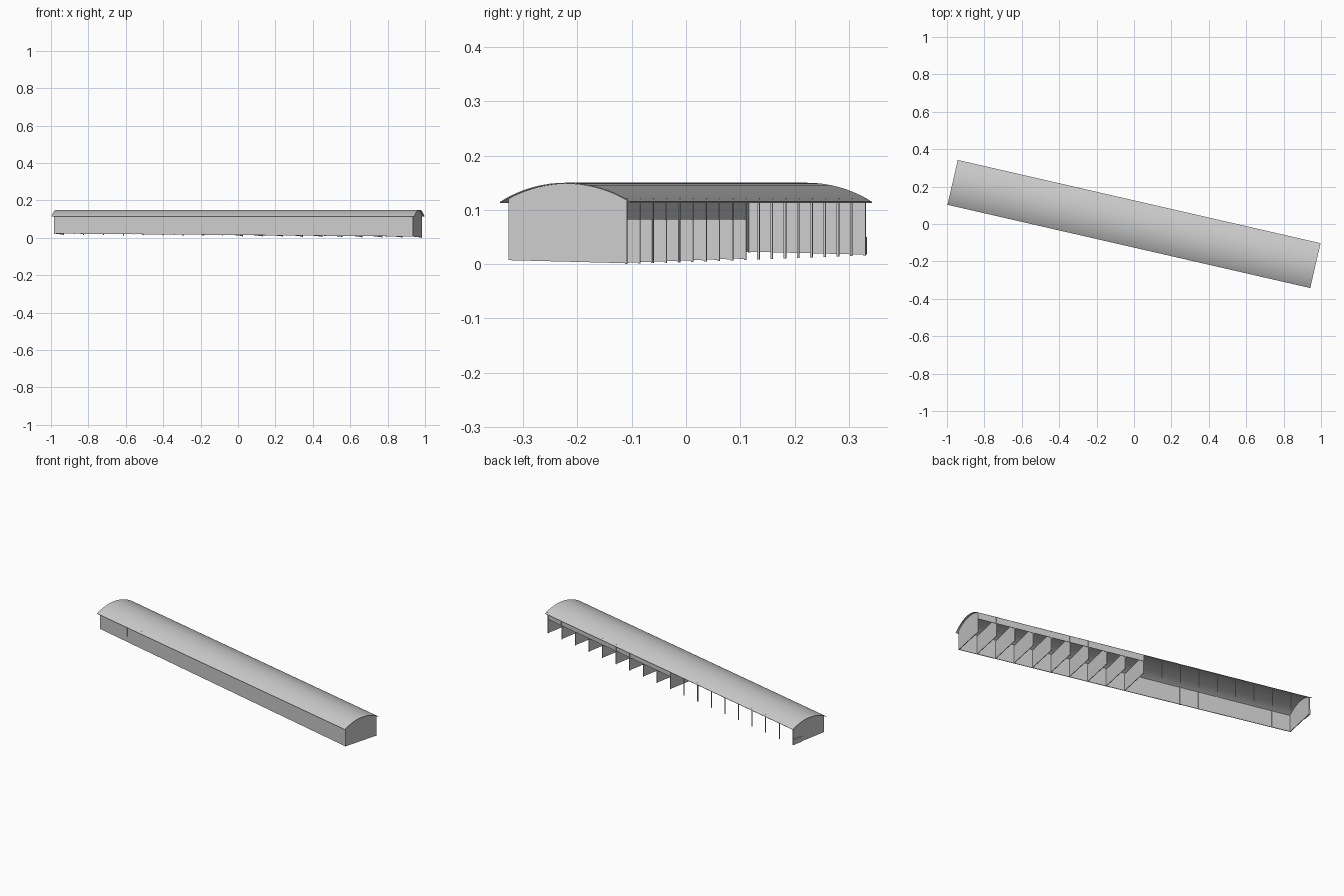
import bpy, bmesh, math

if "Cube" in bpy.data.objects:
    bpy.data.objects.remove(bpy.data.objects["Cube"], do_unlink=True)

TURN = -0.2255           # plan rotation of the whole shed
HALF = 0.984             # half length of the walls
BAYS = 18
BAY = 2 * HALF / BAYS
EAVE, RISE, OVERHANG = 0.113, 0.035, 0.123
RADIUS = (OVERHANG ** 2 + RISE ** 2) / (2 * RISE)

grey = bpy.data.materials.new("plain_grey")
grey.use_nodes = True
grey.diffuse_color = (0.6, 0.6, 0.6, 1)
grey.node_tree.nodes["Principled BSDF"].inputs["Base Color"].default_value = (0.6, 0.6, 0.6, 1)


def ground(u, v):
    """Height of the sloping ground."""
    return 0.0125 - 0.008 * u - 0.025 * v


def arch(v):
    """Height of the roof underside."""
    return EAVE + RISE - RADIUS + math.sqrt(RADIUS ** 2 - v ** 2)


def finish(name, bm):
    bmesh.ops.recalc_face_normals(bm, faces=bm.faces)
    mesh = bpy.data.meshes.new(name)
    bm.to_mesh(mesh)
    bm.free()
    mesh.materials.append(grey)
    obj = bpy.data.objects.new(name, mesh)
    obj.rotation_euler.z = TURN
    bpy.context.collection.objects.link(obj)
    return obj


def block(name, u0, u1, v0, v1, top, bottom=None, sink=0.0):
    """Box that stands on the ground unless a bottom height is given."""
    bm = bmesh.new()
    bmesh.ops.create_cube(bm, size=1)
    for p in bm.verts:
        high = p.co.z > 0
        u = u1 if p.co.x > 0 else u0
        v = v1 if p.co.y > 0 else v0
        low = ground(u, v) - sink if bottom is None else bottom
        p.co = (u, v, top if high else low)
    return finish(name, bm)


def extruded(name, profile, u0, u1):
    """Cross-section of (v, z) points swept along the length."""
    bm = bmesh.new()
    face = bm.faces.new([bm.verts.new((u0, v, z)) for v, z in profile])
    new = bmesh.ops.extrude_face_region(bm, geom=[face])["geom"]
    moved = [g for g in new if isinstance(g, bmesh.types.BMVert)]
    bmesh.ops.translate(bm, verts=moved, vec=(u1 - u0, 0, 0))
    return finish(name, bm)


# barrel roof sheet
steps = 32
span = [OVERHANG * (2 * i / steps - 1) for i in range(steps + 1)]
under = [(v, arch(v)) for v in span]
over = [(v, z + 0.002) for v, z in reversed(under)]
roof = extruded("barrel_roof", under + over, -0.995, 0.995)
bpy.context.view_layer.objects.active = roof
roof.select_set(True)
bpy.ops.object.shade_smooth_by_angle(angle=math.radians(30))
roof.select_set(False)

# arched end walls
for name, side in (("left_end_wall", 1), ("right_end_wall", -1)):
    u = side * HALF
    inside = [-0.11 + 0.224 * i / 20 for i in range(21)]
    outline = [(0.114, ground(u, 0.114)), (-0.11, ground(u, -0.11))]
    outline += [(v, arch(v)) for v in inside]
    extruded(name, outline, u - side * 0.004, u)

# long front wall with shutter plates
block("front_wall", -HALF, HALF, -0.11, -0.106, arch(0.11))
for i in (1, 3, 5, 7):
    u = -HALF + i * BAY
    block("front_shutter", u, u + BAY, -0.112, -0.11, EAVE, 0.055)
block("front_door_trim", -3 * BAY - 0.002, -3 * BAY + 0.002, -0.113, -0.11, EAVE)

# posts along both sides
for i in range(BAYS + 1):
    u = -HALF + 0.002 + i * (2 * HALF - 0.004) / BAYS
    block("back_post", u - 0.002, u + 0.002, 0.110, 0.114, 0.121, sink=0.0018)
    if i < BAYS / 2:
        block("front_post", u - 0.002, u + 0.002, -0.108, -0.104, 0.124, sink=0.0018)

# stall partitions with a fascia above each opening
for i in range(BAYS // 2):
    u = i * BAY
    block("stall_partition", u - 0.0015, u + 0.0015, -0.106, 0.112, EAVE + 0.003)
    block("stall_fascia", u + 0.002, u + BAY - 0.002, 0.111, 0.113, arch(0.113), 0.082)

# low kerb at the open end
block("end_kerb", -HALF - 0.004, -HALF, 0.05, 0.115, 0.05)
